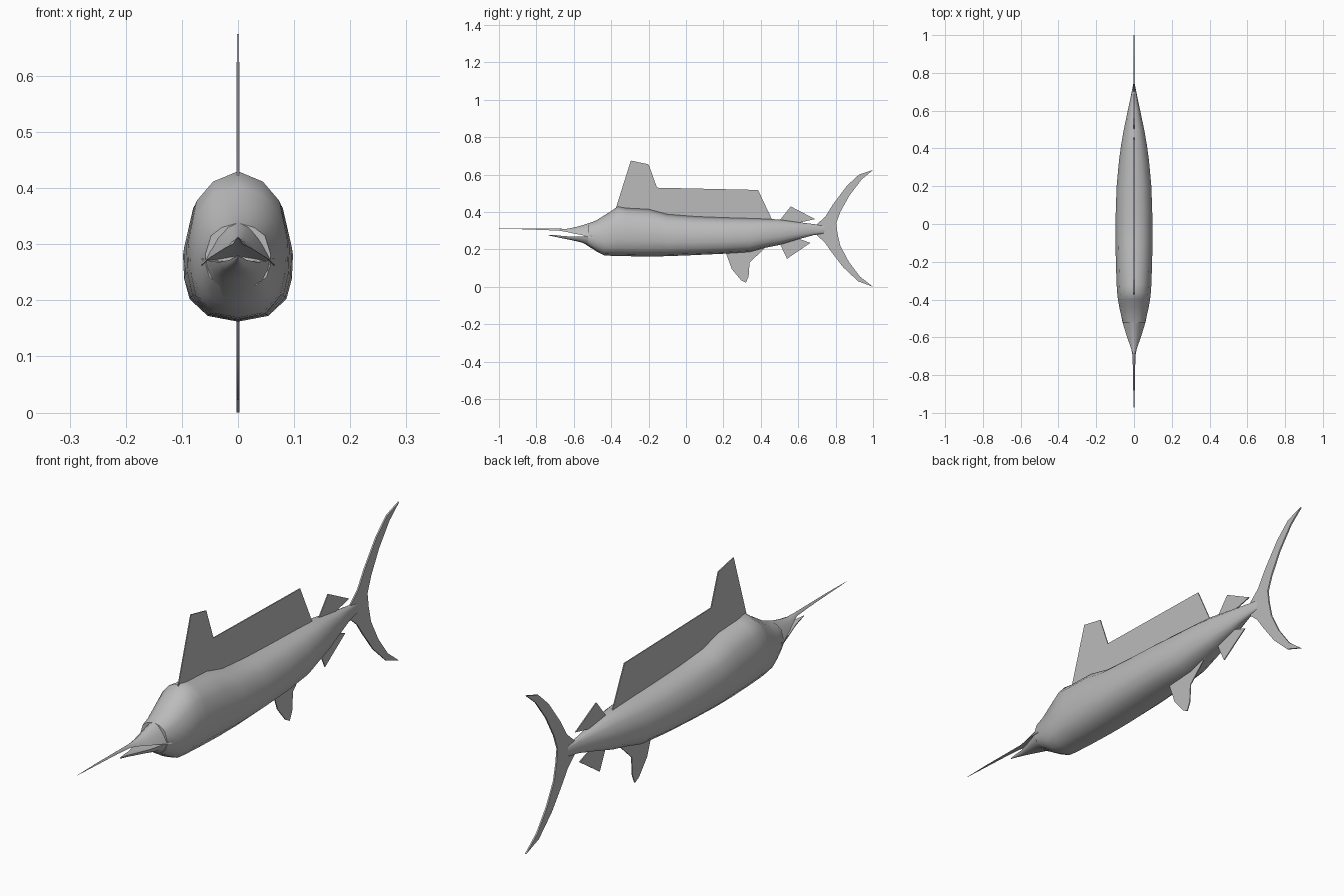
import bpy, bmesh, math

grey = bpy.data.materials.new("fish grey")
grey.diffuse_color = (0.5, 0.5, 0.5, 1)

# Half cross-section from back to belly: (width fraction, height fraction)
BODY = [(0, 1), (.5, .93), (.83, .8), (1, .52), (.98, .33), (.88, .17), (.56, .04), (0, 0)]
UPPER = [(0, 1), (.3, .88), (.6, .6), (.85, .25), (1, 0), (.5, .08), (0, .15)]
LOWER = [(0, .9), (.5, .95), (1, 1), (.92, .65), (.75, .3), (.42, .06), (0, 0)]


def finish(name, bm, angle):
    bmesh.ops.recalc_face_normals(bm, faces=bm.faces)
    mesh = bpy.data.meshes.new(name)
    bm.to_mesh(mesh)
    bm.free()
    mesh.materials.append(grey)
    obj = bpy.data.objects.new(name, mesh)
    bpy.context.collection.objects.link(obj)
    bpy.ops.object.select_all(action='DESELECT')
    obj.select_set(True)
    bpy.context.view_layer.objects.active = obj
    bpy.ops.object.shade_smooth_by_angle(angle=math.radians(angle))
    return obj


def loft(name, stations, half):
    """Skin mirrored cross-sections through (y, bottom, top, half width) stations."""
    section = half + [(-w, h) for w, h in half[-2:0:-1]]
    bm = bmesh.new()
    rings = [[bm.verts.new((w * wide, y, bot + h * (top - bot))) for w, h in section]
             for y, bot, top, wide in stations]
    n = len(section)
    for a, b in zip(rings, rings[1:]):
        for i in range(n):
            j = (i + 1) % n
            bm.faces.new((a[i], a[j], b[j], b[i]))
    bm.faces.new(rings[0])
    bm.faces.new(rings[-1])
    return finish(name, bm, 50)


def fin(name, outline, thick=.004):
    """Thin upright plate from a (y, z) outline."""
    bm = bmesh.new()
    face = bm.faces.new([bm.verts.new((-thick / 2, y, z)) for y, z in outline])
    out = bmesh.ops.extrude_face_region(bm, geom=[face])
    verts = [v for v in out["geom"] if isinstance(v, bmesh.types.BMVert)]
    bmesh.ops.translate(bm, verts=verts, vec=(thick, 0, 0))
    bmesh.ops.triangulate(bm, faces=[f for f in bm.faces if len(f.verts) > 4])
    return finish(name, bm, 30)


# Trunk from the mouth corner to the tail root
loft("body", [
    (-.525, .222, .338, .058), (-.48, .19, .355, .069), (-.44, .169, .38, .078),
    (-.40, .166, .405, .085), (-.365, .165, .43, .089), (-.32, .164, .422, .092),
    (-.2, .162, .416, .096), (-.1, .164, .389, .098), (.05, .17, .377, .097),
    (.2, .177, .371, .092), (.34, .186, .367, .079), (.42, .208, .364, .068),
    (.5, .224, .36, .054), (.6, .254, .346, .033), (.68, .276, .336, .016),
    (.74, .285, .328, .004)], BODY)

# Upper jaw drawn out into the long bill
loft("upper_jaw_and_bill", [
    (-.50, .262, .347, .066), (-.55, .275, .33, .052), (-.6, .285, .317, .036),
    (-.64, .294, .31, .022), (-.68, .3, .311, .009), (-.76, .304, .312, .006),
    (-.88, .308, .313, .004), (-1, .3105, .3115, .0005)], UPPER)

# Shorter lower jaw
loft("lower_jaw", [
    (-.50, .203, .275, .065), (-.55, .235, .27, .05), (-.6, .247, .268, .034),
    (-.66, .259, .272, .015), (-.70, .268, .277, .007), (-.735, .275, .278, .001)], LOWER)

# Tall sail on the back
fin("dorsal_fin", [(-.38, .405), (-.295, .675), (-.2, .655), (-.155, .53), (.385, .518),
                   (.46, .36), (.44, .34), (-.1, .36), (-.3, .38)])
fin("second_dorsal_fin", [(.5, .355), (.56, .43), (.69, .362), (.58, .338)])

# Fins under the belly
fin("anal_fin", [(.21, .19), (.245, .095), (.295, .035), (.32, .022), (.335, .055),
                 (.34, .13), (.43, .215), (.3, .22)])
fin("second_anal_fin", [(.5, .235), (.54, .15), (.665, .235), (.59, .262)])

# Crescent tail
fin("tail_fin", [(.7, .335), (.745, .375), (.785, .44), (.86, .54), (.925, .6), (1, .625),
                 (.94, .575), (.875, .49), (.825, .4), (.803, .34), (.81, .285), (.825, .22),
                 (.87, .135), (.93, .055), (1, 0), (.92, .03), (.84, .105), (.775, .19),
                 (.74, .24), (.7, .275)], .006)
